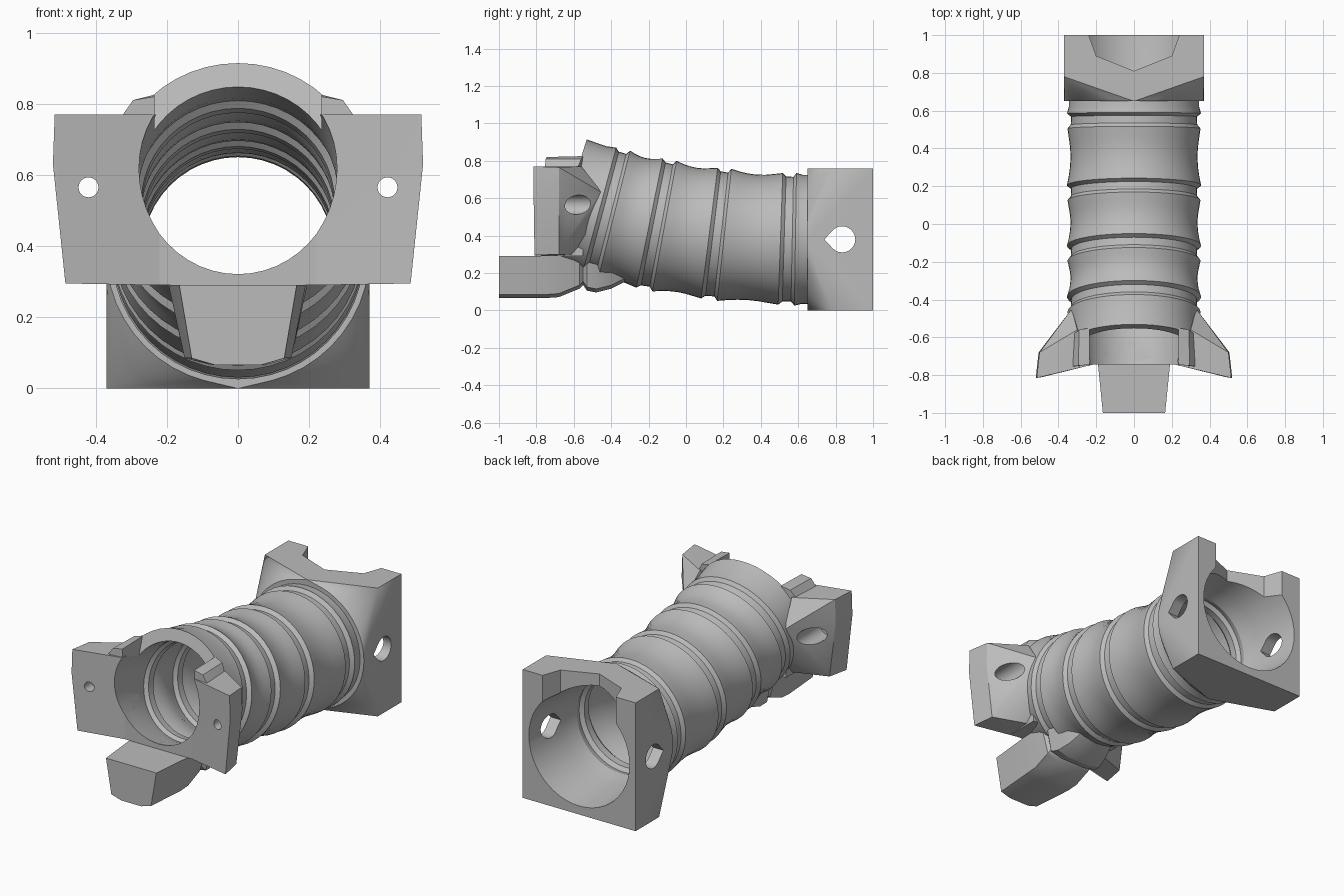
import bpy, bmesh, math
from mathutils import Vector

cube = bpy.data.objects.get("Cube")
if cube:
    bpy.data.objects.remove(cube, do_unlink=True)

SEG = 48
grey = bpy.data.materials.new("plain_grey")
grey.use_nodes = True
grey.diffuse_color = (0.5, 0.5, 0.5, 1)
grey.node_tree.nodes["Principled BSDF"].inputs["Base Color"].default_value = (0.5, 0.5, 0.5, 1)


def finish(name, bm):
    bmesh.ops.recalc_face_normals(bm, faces=bm.faces)
    mesh = bpy.data.meshes.new(name)
    bm.to_mesh(mesh)
    bm.free()
    mesh.materials.append(grey)
    obj = bpy.data.objects.new(name, mesh)
    bpy.context.collection.objects.link(obj)
    return obj


def loft(name, rings):
    """Closed solid through a list of equal point rings."""
    bm = bmesh.new()
    rows = [[bm.verts.new(p) for p in ring] for ring in rings]
    n = len(rows[0])
    for a, b in zip(rows, rows[1:]):
        for i in range(n):
            j = (i + 1) % n
            bm.faces.new((a[i], a[j], b[j], b[i]))
    bm.faces.new(rows[0])
    bm.faces.new(rows[-1])
    return finish(name, bm)


def hull(name, points):
    bm = bmesh.new()
    for p in points:
        bm.verts.new(p)
    res = bmesh.ops.convex_hull(bm, input=bm.verts)
    junk = {g for g in res["geom_interior"] + res["geom_unused"] if isinstance(g, bmesh.types.BMVert)}
    bmesh.ops.delete(bm, geom=list(junk), context="VERTS")
    bmesh.ops.dissolve_limit(bm, angle_limit=0.01, verts=bm.verts, edges=bm.edges)
    return finish(name, bm)


def circle(r, n=SEG):
    return [(r * math.sin(2 * math.pi * i / n), r * math.cos(2 * math.pi * i / n)) for i in range(n)]


def duct_ring(t, r):
    """Ring square to the bent centre line of the duct."""
    bend = 0.65 - max(-0.635, min(0.65, t))
    slope = -0.242 * bend
    z = 0.38 + 0.121 * bend ** 2
    if t < -0.635:
        z += slope * (t + 0.635)
    up = Vector((0, -slope, 1)).normalized()
    return [Vector((u, t, z)) + up * v for u, v in circle(r)]


def cut(obj, *cutters):
    bpy.context.view_layer.objects.active = obj
    for c in cutters:
        mod = obj.modifiers.new("cut", "BOOLEAN")
        mod.operation = "DIFFERENCE"
        mod.solver = "EXACT"
        mod.object = c
        bpy.ops.object.modifier_apply(modifier=mod.name)


# Bellows profile: grooves with raised lips and hollow waists between them
grooves = [-0.42, -0.15, 0.17, 0.55]
profile = [(-0.635, 0.35), (-0.52, 0.345)]
for k, g in enumerate(grooves):
    profile += [(g - 0.045, 0.352), (g - 0.025, 0.335), (g + 0.018, 0.333), (g + 0.035, 0.355)]
    if k < len(grooves) - 1:
        start, end = g + 0.035, grooves[k + 1] - 0.045
        for s in (0.17, 0.33, 0.5, 0.67, 0.83):
            profile.append((start + (end - start) * s, 0.354 - 0.018 * math.sin(math.pi * s)))
profile += [(0.62, 0.345), (0.7, 0.345)]
duct = loft("bellows_duct", [duct_ring(t, r) for t, r in profile])

# Bore follows the bellows, flaring into the rear block
inner = [(-1.0, 0.275), (-0.635, 0.28)] + [(t, r - 0.064) for t, r in profile[1:-1]]
inner += [(0.66, 0.29), (0.72, 0.3), (1.05, 0.335)]
bore = loft("bore_cutter", [duct_ring(t, r) for t, r in inner])

# Rear block: round front face blending into a square
W, MID = 0.37, 0.38
block = hull("rear_block",
             [(u, 0.65, v + MID) for u, v in circle(W)] +
             [(sx * W, y, MID + sz * MID) for sx in (-1, 1) for sz in (-1, 1) for y in (0.78, 1)] +
             [(0, 0.65, 0), (0, 0.65, 2 * MID)])
notch_plan = [(-0.24, 1.05), (-0.24, 1), (-0.2, 0.89), (0, 0.81), (0.2, 0.89), (0.24, 1), (0.24, 1.05)]
notch = loft("notch_cutter", [[(x, y, z) for x, y in notch_plan] for z in (0.5, 0.9)])
side_hole = hull("side_hole_cutter",
                 [(x, 0.835 + u, MID + v) for x in (-0.5, 0.5) for u, v in circle(0.07, 24) + [(-0.095, 0)]])
cut(duct, bore)
cut(block, bore, notch, side_hole)
parts = [duct, block]
helpers = [bore, notch, side_hole]

# Sill below the front opening
sill = hull("front_sill", [(x, y, z) for x in (-0.27, 0.27) for y in (-0.745, -0.55) for z in (0.29, 0.5)])
cut(sill, bore)
parts.append(sill)

# Mounting ears with fins and screw holes
ear_points = [(0.52, -0.815, 0.63), (0.515, -0.815, 0.77), (0.485, -0.81, 0.295),
              (0.505, -0.68, 0.63), (0.5, -0.68, 0.765), (0.465, -0.68, 0.3),
              (0.22, -0.745, 0.77), (0.22, -0.745, 0.29), (0.24, -0.6, 0.3),
              (0.33, -0.45, 0.63), (0.3, -0.56, 0.77), (0.3, -0.52, 0.42)]
fin_points = [(0.235, -0.745, 0.82), (0.295, -0.75, 0.81), (0.33, -0.755, 0.76),
              (0.235, -0.55, 0.825), (0.29, -0.56, 0.81), (0.32, -0.58, 0.76),
              (0.235, -0.745, 0.6), (0.235, -0.55, 0.6), (0.32, -0.58, 0.6), (0.32, -0.75, 0.6)]
for side, sx in (("left", 1), ("right", -1)):
    ear = hull(side + "_ear", [(sx * x, y, z) for x, y, z in ear_points])
    fin = hull(side + "_ear_fin", [(sx * x, y, z) for x, y, z in fin_points])
    screw = loft("screw_cutter", [[(sx * 0.42 + u, y, 0.565 + v) for u, v in circle(r, 24)]
                                  for y, r in ((-0.9, 0.028), (-0.73, 0.028), (-0.729, 0.052), (-0.3, 0.052))])
    cut(ear, bore, screw)
    cut(fin, bore)
    parts += [ear, fin]
    helpers.append(screw)

# Tongue under the opening: y, bottom, top, half widths at top and bottom
stations = [(-1.0, 0.06, 0.29, 0.165, 0.13), (-0.75, 0.06, 0.29, 0.19, 0.15),
            (-0.68, 0.065, 0.29, 0.195, 0.15), (-0.57, 0.11, 0.29, 0.195, 0.15),
            (-0.55, 0.13, 0.3, 0.18, 0.14), (-0.53, 0.1, 0.32, 0.2, 0.16),
            (-0.48, 0.09, 0.32, 0.2, 0.15), (-0.4, 0.11, 0.3, 0.19, 0.13),
            (-0.28, 0.17, 0.28, 0.16, 0.1)]
rings = []
for y, lo, hi, wt, wb in stations:
    rings.append([(-wt, y, hi), (wt, y, hi), (wb, y, lo + 0.025), (wb * 0.5, y, lo + 0.006),
                  (-wb * 0.5, y, lo + 0.006), (-wb, y, lo + 0.025)])
tongue = loft("front_tongue", rings)
cut(tongue, bore)
parts.append(tongue)

for h in helpers:
    bpy.data.objects.remove(h, do_unlink=True)
bpy.ops.object.select_all(action="DESELECT")
for p in parts:
    p.select_set(True)
bpy.context.view_layer.objects.active = duct
bpy.ops.object.shade_smooth_by_angle(angle=math.radians(25))
